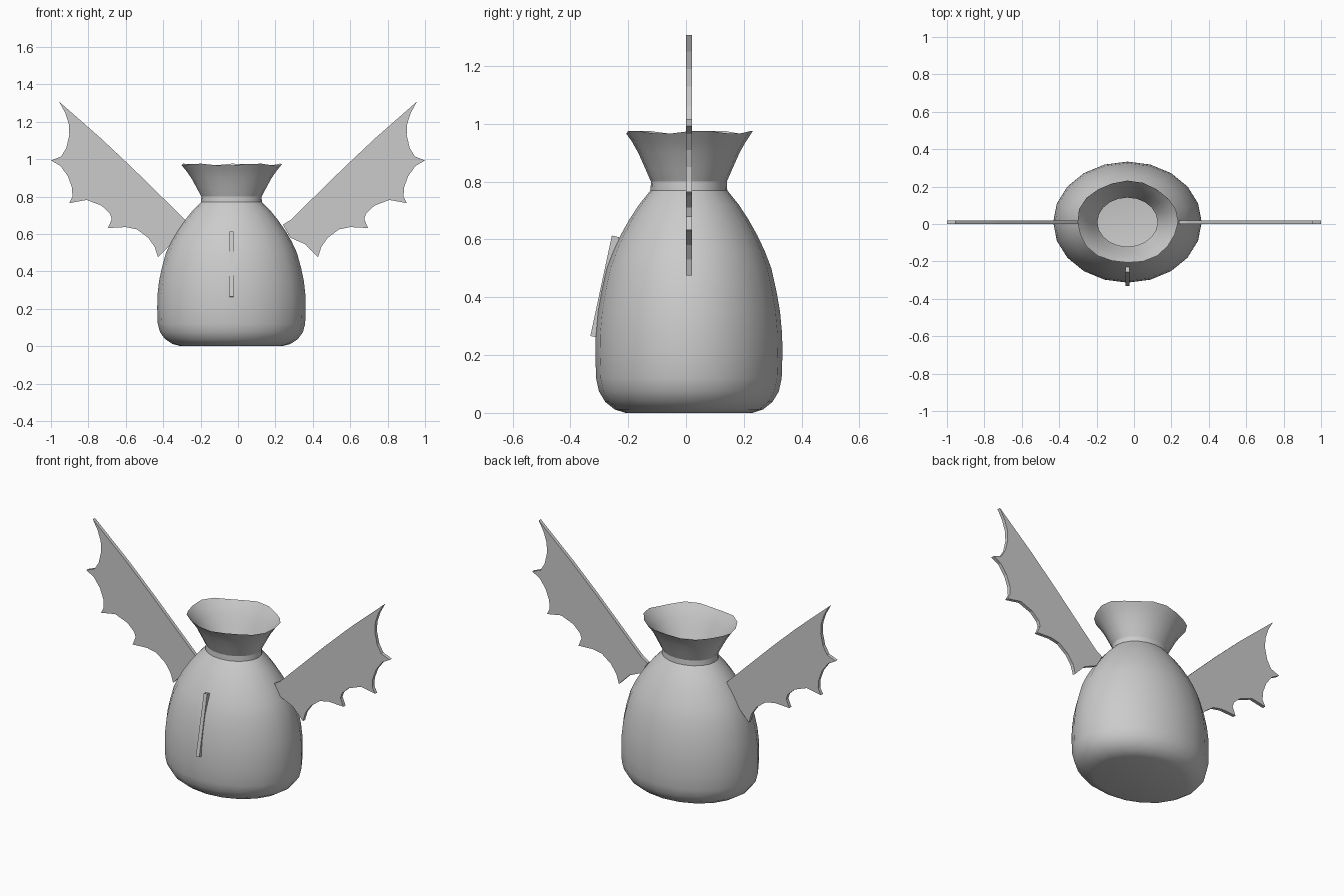
import bpy, bmesh, math
from mathutils import Matrix

if "Cube" in bpy.data.objects:
    bpy.data.objects.remove(bpy.data.objects["Cube"])

SIDES = 20
CX, CY = -0.035, 0.01      # bag axis
RATIO = 0.815              # bag depth / width


def make_object(name, bm, smooth_angle=None):
    bmesh.ops.recalc_face_normals(bm, faces=bm.faces)
    mesh = bpy.data.meshes.new(name)
    bm.to_mesh(mesh)
    bm.free()
    ob = bpy.data.objects.new(name, mesh)
    bpy.context.collection.objects.link(ob)
    if smooth_angle:
        bpy.ops.object.select_all(action='DESELECT')
        ob.select_set(True)
        bpy.context.view_layer.objects.active = ob
        bpy.ops.object.shade_smooth_by_angle(angle=math.radians(smooth_angle))
    return ob


def lathe(name, profile, cap_bottom=False, wavy_rim=False):
    """Oval lathe around the bag axis; profile is (half width, height)."""
    bm = bmesh.new()
    rings = []
    for i, (r, z) in enumerate(profile):
        ring = []
        for k in range(SIDES):
            a = 2 * math.pi * k / SIDES
            wave = math.sin(5 * a + 0.6) if wavy_rim and i == len(profile) - 1 else 0
            rr = r * (1 + 0.015 * wave)
            ring.append(bm.verts.new((CX + rr * math.cos(a),
                                      CY + rr * RATIO * math.sin(a),
                                      z + 0.006 * wave)))
        rings.append(ring)
    for lo, hi in zip(rings, rings[1:]):
        for k in range(SIDES):
            n = (k + 1) % SIDES
            bm.faces.new((lo[k], lo[n], hi[n], hi[k]))
    if cap_bottom:
        bm.faces.new(rings[0][::-1])
    return make_object(name, bm, 40)


# Bag body
lathe("bag_body", [(0.27, 0), (0.315, 0.012), (0.355, 0.038), (0.382, 0.075),
                   (0.394, 0.12), (0.397, 0.2), (0.396, 0.27), (0.387, 0.35),
                   (0.372, 0.42), (0.350, 0.5), (0.322, 0.56), (0.290, 0.615),
                   (0.252, 0.67), (0.212, 0.72), (0.163, 0.77)], cap_bottom=True)

# Neck and flared opening
lathe("neck_band", [(0.163, 0.77), (0.161, 0.80)])
lathe("bag_mouth", [(0.161, 0.80), (0.185, 0.845), (0.215, 0.90),
                    (0.243, 0.94), (0.269, 0.971)], wavy_rim=True)

# Bat wings: one outline, extruded and mirrored
WING = [(0.24, 0.65), (0.28, 0.674), (0.575, 0.963), (0.74, 1.118), (0.957, 1.308),
        (0.925, 1.25), (0.905, 1.19), (0.902, 1.13), (0.918, 1.06), (0.945, 1.015),
        (1.0, 0.993), (0.95, 0.965), (0.91, 0.91), (0.888, 0.85), (0.885, 0.80),
        (0.903, 0.765), (0.81, 0.782), (0.73, 0.752), (0.685, 0.71), (0.675, 0.68),
        (0.695, 0.632), (0.60, 0.637), (0.54, 0.625), (0.48, 0.58), (0.445, 0.53),
        (0.428, 0.475), (0.36, 0.545), (0.28, 0.58)]
for side, name in ((1, "right_wing"), (-1, "left_wing")):
    bm = bmesh.new()
    face = bm.faces.new([bm.verts.new((side * x, 0, z)) for x, z in WING])
    ext = bmesh.ops.extrude_face_region(bm, geom=[face])
    verts = [g for g in ext["geom"] if isinstance(g, bmesh.types.BMVert)]
    bmesh.ops.translate(bm, verts=verts, vec=(0, 0.02, 0))
    make_object(name, bm)

# Plain raised strip leaning against the front
bm = bmesh.new()
tilt = math.atan2(0.075, 0.35)
bmesh.ops.create_cube(bm, size=1, matrix=Matrix.Translation((CX, -0.281, 0.437))
                      @ Matrix.Rotation(-tilt, 4, 'X')
                      @ Matrix.Diagonal((0.022, 0.026, 0.355, 1)))
make_object("front_strip", bm)
